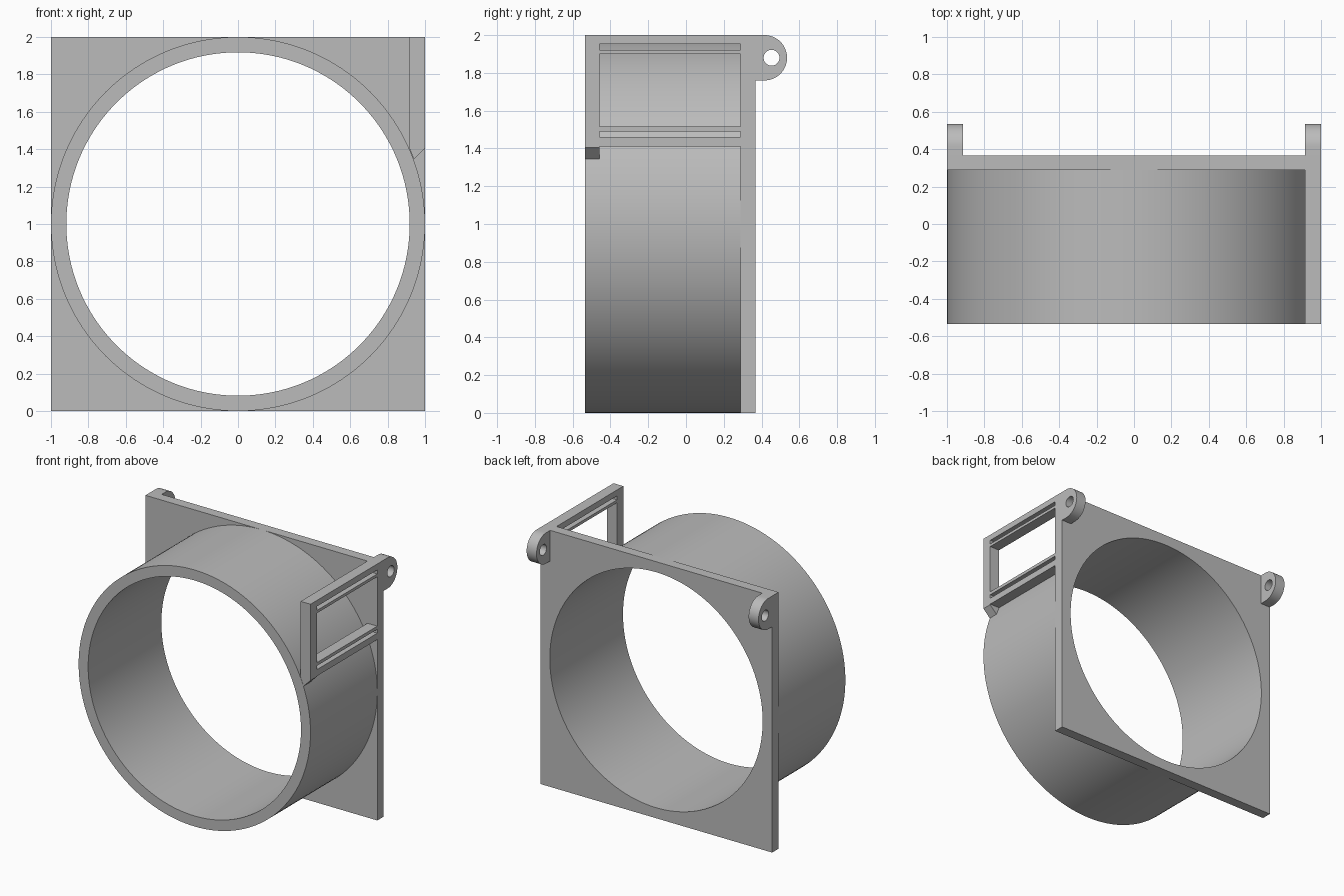
import bpy, bmesh
from math import sin, cos, pi, radians
from mathutils import Vector

old = bpy.data.objects.get("Cube")
if old:
    bpy.data.objects.remove(old, do_unlink=True)

grey = bpy.data.materials.new("plain grey")
grey.use_nodes = True
grey.diffuse_color = (0.5, 0.5, 0.5, 1)
grey.node_tree.nodes["Principled BSDF"].inputs["Base Color"].default_value = (0.5, 0.5, 0.5, 1)

# Depth planes shared by the parts
FRONT, PLATE_FRONT, PLATE_BACK = -0.535, 0.288, 0.367
INNER, TOP, CENTRE = 0.915, 2.0, 1.0


def arc(cx, cy, r, start, end, n):
    return [(cx + r * cos(start + (end - start) * i / n),
             cy + r * sin(start + (end - start) * i / n)) for i in range(n + 1)]


def circle(cx, cy, r, n):
    return arc(cx, cy, r, 0, 2 * pi, n)[:-1]


def rect(u0, u1, v0, v1):
    return [(u0, v0), (u1, v0), (u1, v1), (u0, v1)]


def prism(name, loops, axis, start, end):
    """Fill an outline (with optional holes) and extrude it along x or y."""
    def place(u, v, w):
        return Vector((w, u, v)) if axis == "x" else Vector((u, w, v))
    bm = bmesh.new()
    edges = []
    for loop in loops:
        vs = [bm.verts.new(place(u, v, start)) for u, v in loop]
        edges += [bm.edges.new((vs[i - 1], vs[i])) for i in range(len(vs))]
    bmesh.ops.triangle_fill(bm, edges=edges, use_beauty=True, normal=place(0, 0, 1))
    new = bmesh.ops.extrude_face_region(bm, geom=bm.faces[:], use_keep_orig=True)["geom"]
    bmesh.ops.translate(bm, verts=[g for g in new if isinstance(g, bmesh.types.BMVert)],
                        vec=place(0, 0, end - start))
    bmesh.ops.recalc_face_normals(bm, faces=bm.faces[:])
    mesh = bpy.data.meshes.new(name)
    bm.to_mesh(mesh)
    bm.free()
    mesh.materials.append(grey)
    obj = bpy.data.objects.new(name, mesh)
    bpy.context.collection.objects.link(obj)
    bpy.ops.object.select_all(action="DESELECT")
    obj.select_set(True)
    bpy.context.view_layer.objects.active = obj
    bpy.ops.object.shade_smooth_by_angle(angle=radians(30))
    return obj


# Round duct and square back plate
bore = circle(0, CENTRE, 0.918, 160)
prism("duct_ring", [circle(0, CENTRE, 1, 160), bore], "y", FRONT, PLATE_FRONT)
prism("back_plate", [rect(-1, 1, 0, TOP), bore], "y", PLATE_FRONT, PLATE_BACK)

# Rounded hinge ears with pin holes
ear = [(PLATE_BACK, 1.76)] + arc(0.415, 1.88, 0.12, -pi / 2, pi / 2, 32) + [(PLATE_BACK, TOP)]
for side, name in ((1, "left_ear"), (-1, "right_ear")):
    prism(name, [ear, circle(0.453, 1.88, 0.042, 32)], "x", side * INNER, side)

# Side bracket: front post with a chamfered foot, then rails framing slots and window
post_back = -0.458
post = [(INNER, TOP), (1, TOP), (1, 1.405), (0.94, 1.345), (INNER, 1.41)]
prism("bracket_post", [post], "y", FRONT, post_back)
rails = {"bottom_rail": (1.41, 1.46), "window_sill": (1.49, 1.515),
         "window_head": (1.9, 1.922), "top_rail": (1.953, TOP)}
for name, (low, high) in rails.items():
    prism(name, [rect(post_back, PLATE_FRONT, low, high)], "x", INNER, 1)
